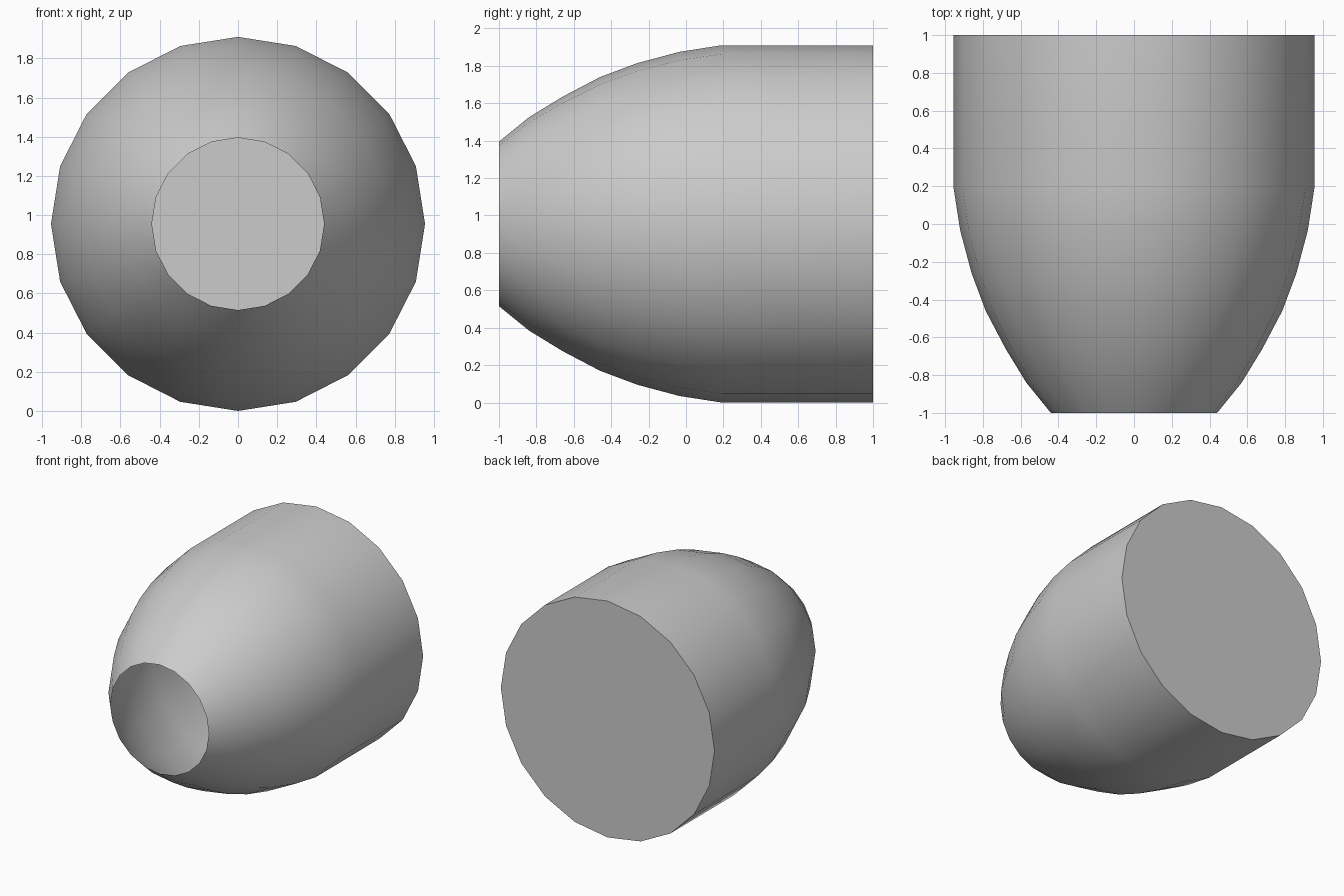
import bpy, bmesh
from math import sin, cos, pi, radians

default = bpy.data.objects.get("Cube")
if default:
    bpy.data.objects.remove(default, do_unlink=True)

SIDES = 20
CENTRE_Z = 0.955
# Profile from the open nose to the flat back: (y, radius)
PROFILE = [(-1, 0.44), (-0.84, 0.57), (-0.66, 0.68), (-0.46, 0.785),
           (-0.26, 0.86), (-0.035, 0.92), (0.19, 0.955), (1, 0.955)]


def make_material(name, value):
    mat = bpy.data.materials.new(name)
    mat.use_nodes = True
    colour = (value, value, value, 1)
    mat.diffuse_color = colour
    mat.node_tree.nodes["Principled BSDF"].inputs["Base Color"].default_value = colour
    return mat


def ring(bm, y, radius):
    angles = [2 * pi * i / SIDES for i in range(SIDES)]
    return [bm.verts.new((radius * sin(a), y, CENTRE_Z + radius * cos(a))) for a in angles]


# Thin open-nosed shell, closed by a flat back
bm = bmesh.new()
rings = [ring(bm, y, r) for y, r in PROFILE]
for near, far in zip(rings, rings[1:]):
    for i in range(SIDES):
        j = (i + 1) % SIDES
        bm.faces.new((near[i], near[j], far[j], far[i]))
bm.faces.new(rings[-1])
bmesh.ops.recalc_face_normals(bm, faces=bm.faces)
# Make sure the surface faces outward
bm.normal_update()
back = max(bm.faces, key=lambda f: f.calc_center_median().y)
if back.normal.y < 0:
    bmesh.ops.reverse_faces(bm, faces=bm.faces)
mesh = bpy.data.meshes.new("tapered_shell")
bm.to_mesh(mesh)
bm.free()

shell = bpy.data.objects.new("tapered_shell", mesh)
bpy.context.collection.objects.link(shell)
mesh.materials.append(make_material("light grey", 0.6))

# Smooth sides with a crisp back rim
bpy.ops.object.select_all(action="DESELECT")
shell.select_set(True)
bpy.context.view_layer.objects.active = shell
bpy.ops.object.shade_smooth_by_angle(angle=radians(40))
